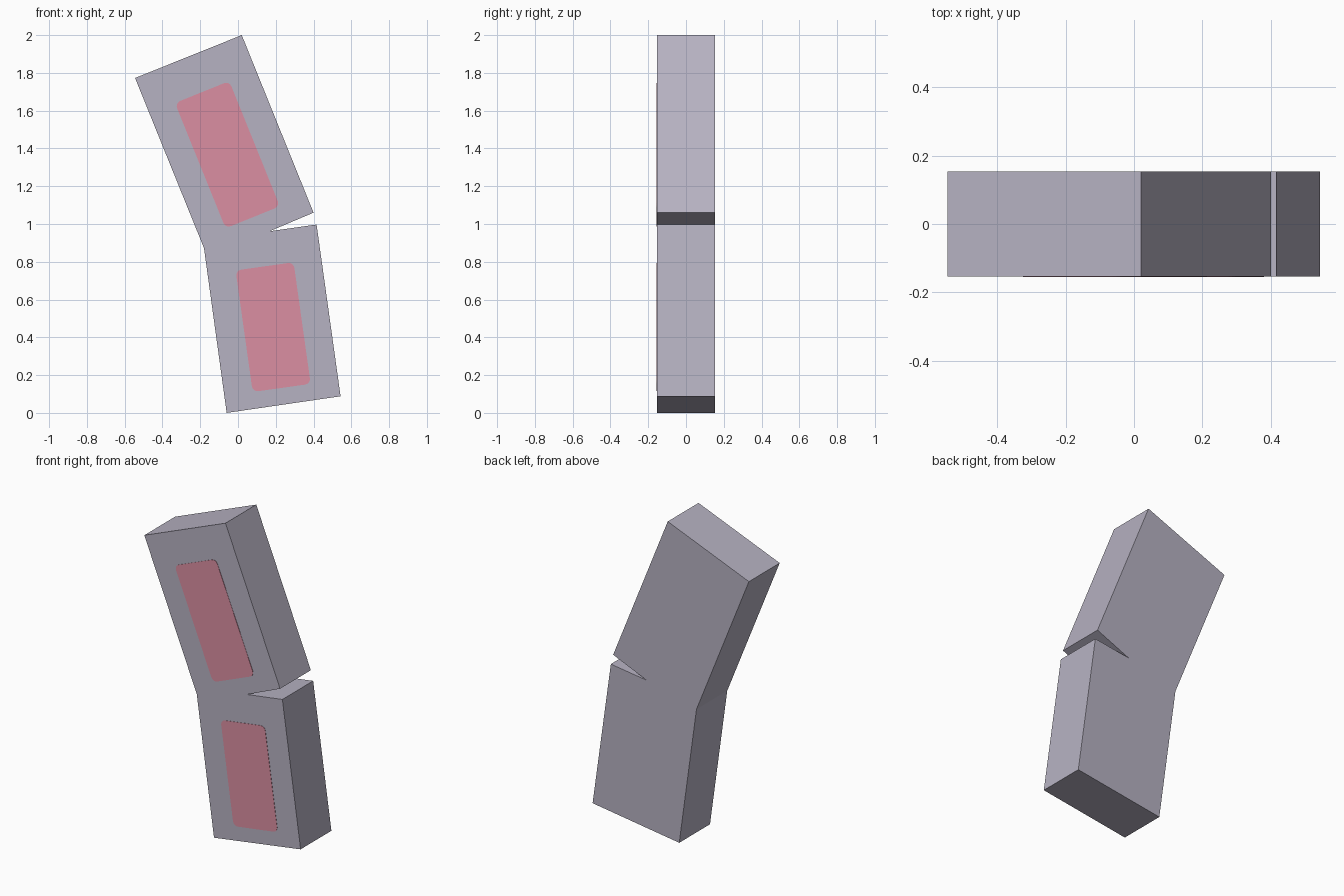
import bpy, bmesh, math
from mathutils import Matrix, Vector

cube = bpy.data.objects.get("Cube")
if cube:
    bpy.data.objects.remove(cube, do_unlink=True)

HALF_DEPTH = 0.153


def material(name, colour):
    mat = bpy.data.materials.new(name)
    mat.use_nodes = True
    mat.diffuse_color = (*colour, 1)
    mat.node_tree.nodes["Principled BSDF"].inputs["Base Color"].default_value = (*colour, 1)
    return mat


def extrude_outline(name, outline, y_front, y_back, mat):
    """Extrude an x-z outline along y into a closed solid."""
    bm = bmesh.new()
    face = bm.faces.new([bm.verts.new((x, y_front, z)) for x, z in outline])
    result = bmesh.ops.extrude_face_region(bm, geom=[face], use_keep_orig=True)
    moved = [v for v in result["geom"] if isinstance(v, bmesh.types.BMVert)]
    bmesh.ops.translate(bm, verts=moved, vec=(0, y_back - y_front, 0))
    bmesh.ops.recalc_face_normals(bm, faces=bm.faces)
    mesh = bpy.data.meshes.new(name)
    bm.to_mesh(mesh)
    bm.free()
    mesh.materials.append(mat)
    obj = bpy.data.objects.new(name, mesh)
    bpy.context.collection.objects.link(obj)
    return obj


def rounded_rectangle(centre, width, height, tilt, radius=0.03, steps=4):
    """Outline of a tilted rectangle with rounded corners."""
    turn = Matrix.Rotation(math.radians(tilt), 2)
    points = []
    for corner, (sx, sz) in enumerate([(1, 1), (-1, 1), (-1, -1), (1, -1)]):
        for i in range(steps + 1):
            a = math.pi / 2 * (corner + i / steps)
            p = Vector((sx * (width / 2 - radius) + radius * math.cos(a),
                        sz * (height / 2 - radius) + radius * math.sin(a)))
            points.append(Vector(centre) + turn @ p)
    return points


grey = material("lilac grey", (0.47, 0.445, 0.54))
pink = material("dusty pink", (0.71, 0.275, 0.365))

# Bent slab with a wedge notch on its left side
body = [(-0.06, 0), (0.543, 0.088), (0.416, 0.997), (0.168, 0.962),
        (0.4, 1.06), (0.02, 2), (-0.545, 1.773), (-0.18, 0.872)]
extrude_outline("bent_body", body, -HALF_DEPTH, HALF_DEPTH, grey)

# Thin front panels, one per segment
for name, centre, height, tilt in [("lower_panel", (0.186, 0.454), 0.65, 8),
                                   ("upper_panel", (-0.056, 1.367), 0.715, 22)]:
    outline = rounded_rectangle(centre, 0.31, height, tilt)
    extrude_outline(name, outline, -HALF_DEPTH - 0.002, -HALF_DEPTH + 0.002, pink)
